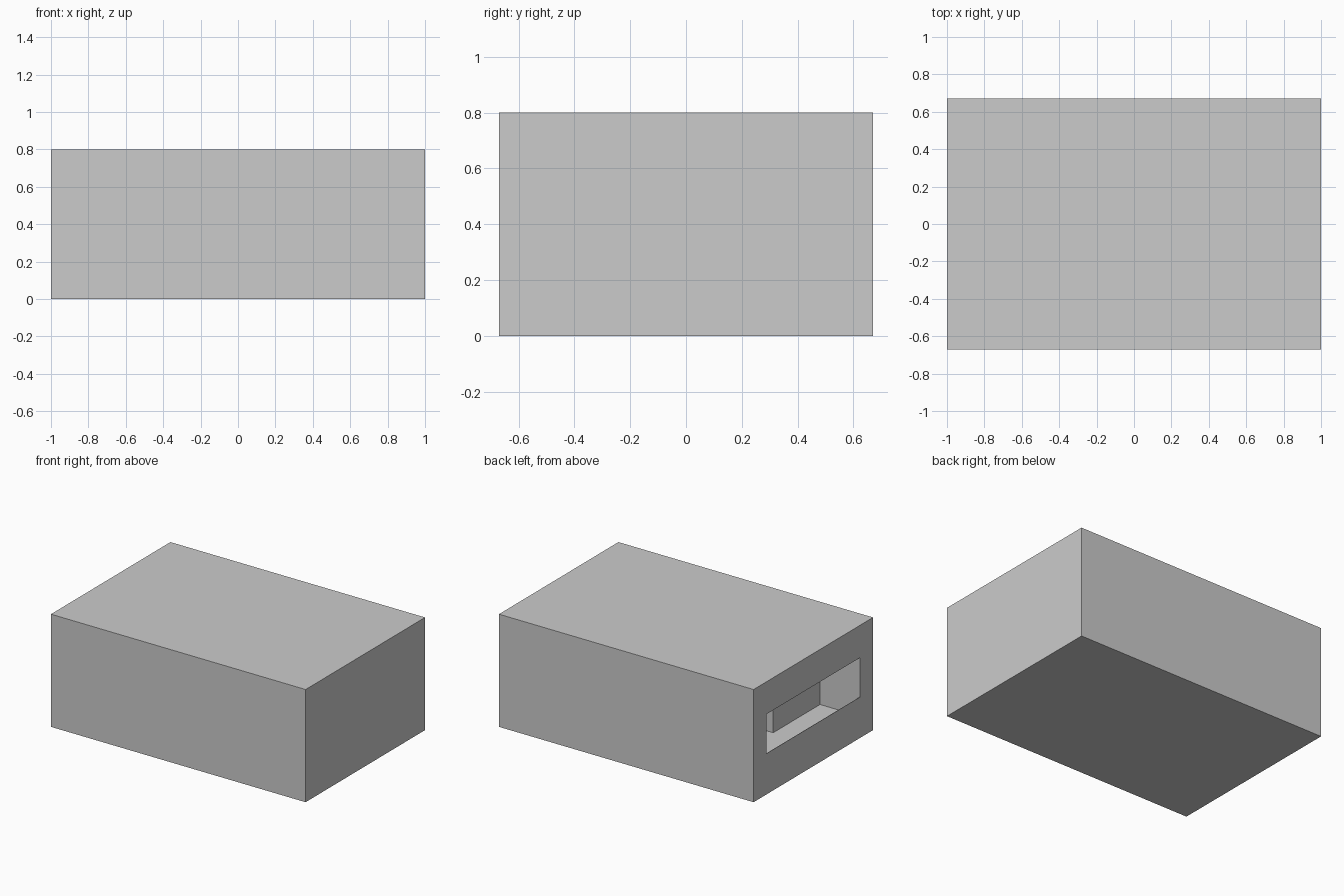
import bpy, bmesh

if "Cube" in bpy.data.objects:
    bpy.data.objects.remove(bpy.data.objects["Cube"])

W, D, H = 2.0, 1.34, 0.8      # overall size
SLOT_Y = 0.525                # half width of slot and cavity


def prism(name, outline, z0, z1):
    """Extrude a counter-clockwise XY outline from z0 to z1."""
    bm = bmesh.new()
    base = bm.faces.new([bm.verts.new((x, y, z0)) for x, y in outline])
    top = bmesh.ops.extrude_face_region(bm, geom=[base])["geom"]
    verts = [g for g in top if isinstance(g, bmesh.types.BMVert)]
    bmesh.ops.translate(bm, vec=(0, 0, z1 - z0), verts=verts)
    bmesh.ops.recalc_face_normals(bm, faces=bm.faces)
    mesh = bpy.data.meshes.new(name)
    bm.to_mesh(mesh)
    bm.free()
    obj = bpy.data.objects.new(name, mesh)
    bpy.context.collection.objects.link(obj)
    return obj


def rect(x0, x1, y0, y1):
    return [(x0, y0), (x1, y0), (x1, y1), (x0, y1)]


def cut(target, cutter):
    mod = target.modifiers.new(cutter.name, 'BOOLEAN')
    mod.operation = 'DIFFERENCE'
    mod.solver = 'EXACT'
    mod.object = cutter
    cutter.hide_render = True
    cutter.hide_set(True)


# Main box
housing = prism("housing", rect(-W / 2, W / 2, -D / 2, D / 2), 0, H)

# L-shaped inner cavity: shallow on one half, deep on the other
skin = -W / 2 + 0.003
cavity = prism("cavity_cutter",
               [(skin, -SLOT_Y), (-0.685, -SLOT_Y), (-0.685, 0),
                (0.85, 0), (0.85, SLOT_Y), (skin, SLOT_Y)], 0.153, 0.65)
cut(housing, cavity)

# Slot opening through the thin left face
slot = prism("slot_cutter", rect(-1.1, -0.9, -SLOT_Y, SLOT_Y), 0.29, 0.57)
cut(housing, slot)
